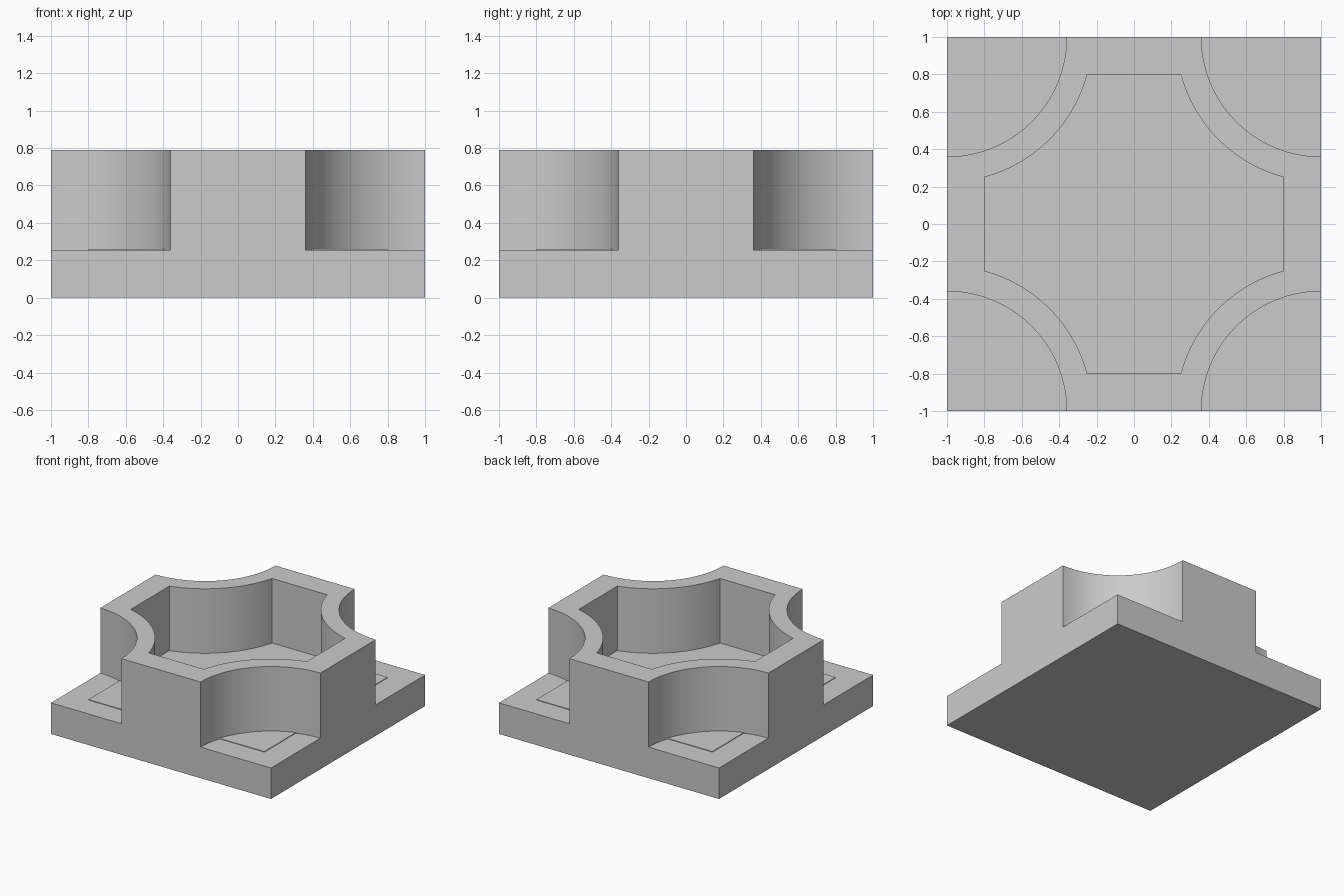
import bpy, bmesh
from math import radians, cos, sin, asin, degrees
from mathutils import Matrix, Vector

cube = bpy.data.objects.get("Cube")
if cube:
    bpy.data.objects.remove(cube, do_unlink=True)

BASE_TOP, FLOOR_TOP, WALL_TOP = 0.255, 0.26, 0.79
OUTER_R, INNER_R, INNER_HALF = 0.64, 0.776, 0.8
SEGMENTS = 32

grey = bpy.data.materials.new("plain_grey")
grey.use_nodes = True
colour = (0.6, 0.6, 0.6, 1)
grey.diffuse_color = colour
grey.node_tree.nodes["Principled BSDF"].inputs["Base Color"].default_value = colour


def finish(name, bm):
    bmesh.ops.recalc_face_normals(bm, faces=bm.faces)
    mesh = bpy.data.meshes.new(name)
    bm.to_mesh(mesh)
    bm.free()
    mesh.materials.append(grey)
    obj = bpy.data.objects.new(name, mesh)
    bpy.context.collection.objects.link(obj)
    return obj


def slab(name, half, z0, z1):
    bm = bmesh.new()
    bmesh.ops.create_cube(bm, size=1)
    bmesh.ops.scale(bm, vec=(2 * half, 2 * half, z1 - z0), verts=bm.verts)
    bmesh.ops.translate(bm, vec=(0, 0, (z0 + z1) / 2), verts=bm.verts)
    return finish(name, bm)


def scooped_outline(radius, trim):
    """Square outline with a concave arc scooped out of each corner."""
    points = []
    for quarter in range(4):
        turn = Matrix.Rotation(radians(90 * quarter), 3, 'Z')
        for i in range(SEGMENTS + 1):
            a = radians(270 - trim - (90 - 2 * trim) * i / SEGMENTS)
            points.append(turn @ Vector((1 + radius * cos(a), 1 + radius * sin(a), 0)))
    return points


# Square base and the thin raised floor
slab("base_plate", 1, 0, BASE_TOP)
slab("raised_floor", INNER_HALF, BASE_TOP, FLOOR_TOP)

# Wall ring: outer skin, rim and inner skin
trim = degrees(asin((1 - INNER_HALF) / INNER_R))
outer = scooped_outline(OUTER_R, 0)
inner = scooped_outline(INNER_R, trim)
bm = bmesh.new()
loops = [[bm.verts.new((p.x, p.y, z)) for p in outline]
         for outline, z in ((outer, BASE_TOP), (outer, WALL_TOP),
                            (inner, WALL_TOP), (inner, FLOOR_TOP))]
for low, high in zip(loops, loops[1:]):
    for i in range(len(low)):
        j = (i + 1) % len(low)
        bm.faces.new((low[i], low[j], high[j], high[i]))
wall = finish("scooped_wall", bm)

bpy.ops.object.select_all(action='DESELECT')
wall.select_set(True)
bpy.context.view_layer.objects.active = wall
bpy.ops.object.shade_smooth_by_angle(angle=radians(30))
